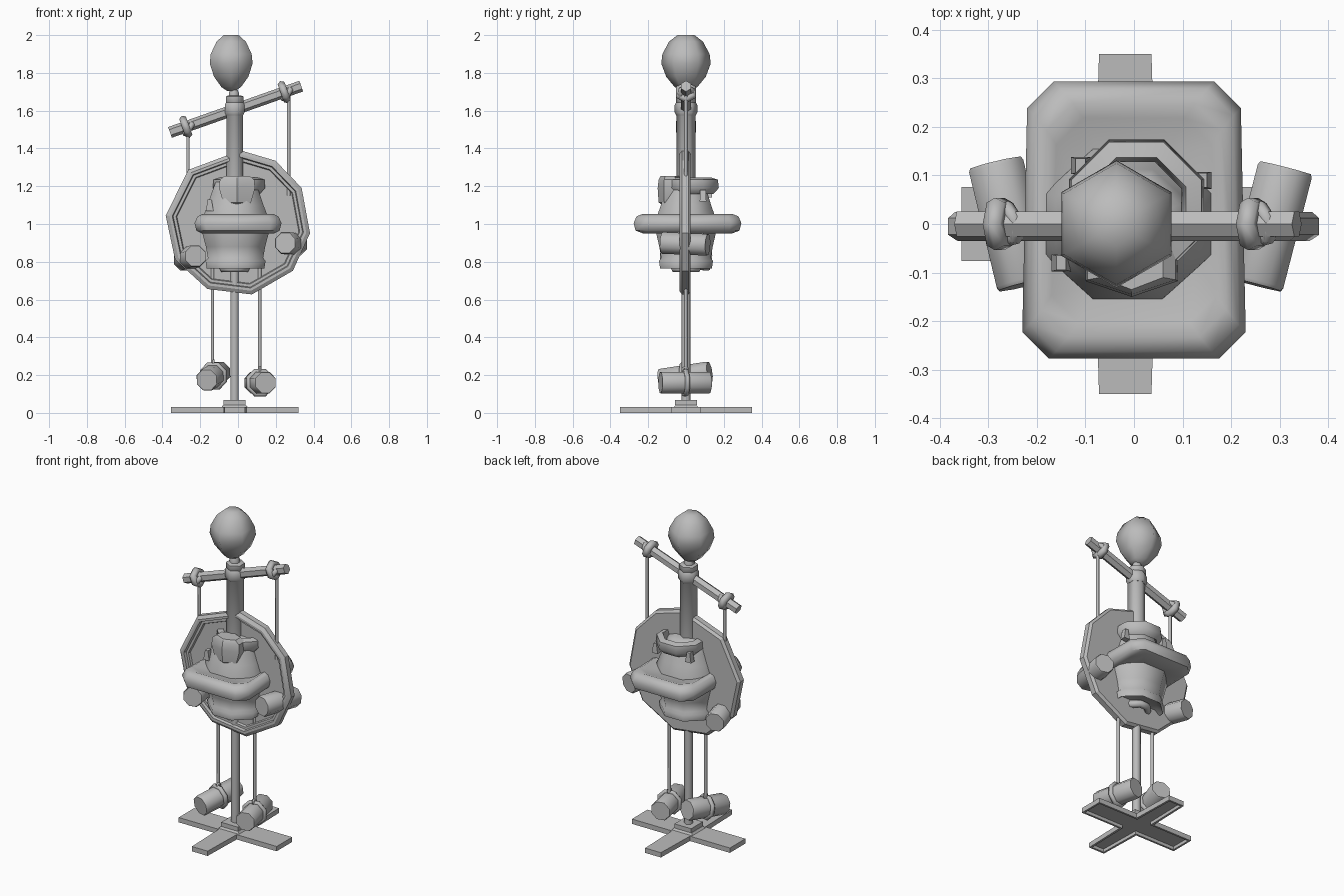
import bpy, bmesh, math
from mathutils import Vector

old = bpy.data.objects.get("Cube")
if old:
    bpy.data.objects.remove(old, do_unlink=True)

grey = bpy.data.materials.new("plain grey")
grey.use_nodes = True
grey.diffuse_color = (0.5, 0.5, 0.5, 1)
grey.node_tree.nodes["Principled BSDF"].inputs["Base Color"].default_value = (0.5, 0.5, 0.5, 1)
CX = -0.018  # pole axis


def finish(name, bm, angle):
    bmesh.ops.recalc_face_normals(bm, faces=bm.faces)
    mesh = bpy.data.meshes.new(name)
    bm.to_mesh(mesh)
    bm.free()
    mesh.materials.append(grey)
    ob = bpy.data.objects.new(name, mesh)
    bpy.context.collection.objects.link(ob)
    bpy.ops.object.select_all(action='DESELECT')
    ob.select_set(True)
    bpy.context.view_layer.objects.active = ob
    if angle:
        bpy.ops.object.shade_smooth_by_angle(angle=math.radians(angle))
    return ob


def loft(name, rings, angle=50, loop=False):
    """Skin a stack of equal-length rings, capped or joined end to end."""
    bm = bmesh.new()
    vs = [[bm.verts.new(p) for p in r] for r in rings]
    n = len(vs[0])
    for a, b in list(zip(vs, vs[1:])) + ([(vs[-1], vs[0])] if loop else []):
        for i in range(n):
            j = (i + 1) % n
            bm.faces.new((a[i], a[j], b[j], b[i]))
    if not loop:
        bm.faces.new(vs[0])
        bm.faces.new(vs[-1])
    return finish(name, bm, angle)


def circle(x, y, z, rx, ry, n, phase=0.5):
    return [(x + rx * math.cos((i + phase) * math.tau / n),
             y + ry * math.sin((i + phase) * math.tau / n), z) for i in range(n)]


def lathe(name, x, profile, n, squash=1.0, angle=65, phase=0.5, y=0):
    return loft(name, [circle(x, y, z, r, r * squash, n, phase) for r, z in profile], angle)


def rod(name, a, b, profile, n, angle=50):
    """Lathe along a-b; profile holds (radius, fraction of length)."""
    a, b = Vector(a), Vector(b)
    q = (b - a).to_track_quat('Z', 'Y')
    return loft(name, [[a + (b - a) * t + q @ Vector(p) for p in circle(0, 0, 0, r, r, n)]
                       for r, t in profile], angle)


def ring(name, centre, axis, major, minor, n=8, angle=65):
    q = Vector(axis).to_track_quat('Z', 'Y')
    rings = []
    for k in range(6):
        t = k * math.tau / 6
        rings.append([Vector(centre) + q @ Vector(p) for p in
                      circle(0, 0, minor * math.sin(t), major + minor * math.cos(t),
                             major + minor * math.cos(t), n)])
    return loft(name, rings, angle, True)


def block(name, cx, cy, z0, z1, w0, d0, w1, d1):
    def rect(w, d, z):
        return [(cx + sx * w / 2, cy + sy * d / 2, z)
                for sx, sy in ((-1, -1), (1, -1), (1, 1), (-1, 1))]
    return loft(name, [rect(w0, d0, z0), rect(w1, d1, z1)], 0)


# Cross-shaped foot, hollow underneath
def cross(inset, z):
    ax, ay, hx, hy = 0.337 - inset, 0.35 - inset, 0.054 - inset, 0.076 - inset
    right = [(ax, -hy), (ax, hy), (hx * 1.15, hy), (hx, ay)]
    pts = right + [(-x, y) for x, y in right[::-1]]
    pts = pts[:4] + [(-hx, ay), (-hx * 1.15, hy), (-ax, hy), (-ax, -hy),
                     (-hx * 1.15, -hy), (-hx, -ay), (hx, -ay), (hx * 1.15, -hy)]
    return [(CX + x, y, z) for x, y in pts]


loft("cross_foot", [cross(0.012, 0.02), cross(0.012, 0), cross(0, 0), cross(0, 0.03)], 0)
block("foot_plate", CX, 0, 0.03, 0.042, 0.14, 0.13, 0.12, 0.11)
block("foot_hub", CX, 0, 0.042, 0.068, 0.115, 0.115, 0.115, 0.115)

# Pole, finial and collars
lathe("lower_pole", CX, [(0.025, 0.06), (0.025, 0.82)], 6)
lathe("upper_pole", CX, [(0.05, 1.1), (0.05, 1.64), (0.054, 1.645), (0.054, 1.675),
                         (0.04, 1.68)], 6)
lathe("finial_neck", -0.022, [(0.03, 1.67), (0.03, 1.695), (0.022, 1.715)], 6)
lathe("finial", -0.036, [(0.025, 1.705), (0.06, 1.725), (0.105, 1.78), (0.131, 1.85),
                         (0.125, 1.9), (0.09, 1.965), (0.045, 2.0)], 6)
lathe("crossbar_collar", CX, [(0.052, 1.575), (0.06, 1.59), (0.06, 1.63), (0.052, 1.645)], 6)

# Tilted crossbar with knots and hanging cords
low, high = Vector((-0.36, 0, 1.485)), Vector((0.335, 0, 1.73))
rod("crossbar", low, high, [(0.03, 0), (0.03, 1)], 6)
for side, t in (("right", 0.12), ("left", 0.87)):
    p = low.lerp(high, t)
    ring(side + "_knot", p, high - low, 0.04, 0.022, 6)
    ring(side + "_knot_loop", p + Vector((0.015, 0, -0.004)), (0.75, 0.2, -0.5), 0.036, 0.016, 6)
for name, x, z0, z1 in (("right_upper_cord", -0.265, 1.2, 1.49), ("left_upper_cord", 0.268, 1.15, 1.68),
                        ("right_lower_cord", -0.135, 0.22, 0.78), ("left_lower_cord", 0.115, 0.18, 0.78)):
    lathe(name, x, [(0.01, z0), (0.01, z1)], 6)

# Ten-sided dial with a stepped front rim
ANGLES = [math.radians(a) for a in (88, 59, 29, -8, -41, -79, -115, -150, 174, 133)]


def decagon(r, y):
    return [(r * math.cos(a), y, 1.005 + r * math.sin(a)) for a in ANGLES]


loft("dial", [decagon(r, y) for r, y in (
    (0.37, 0.025), (0.385, 0.012), (0.385, -0.022), (0.365, -0.035), (0.35, -0.035),
    (0.345, -0.018), (0.33, -0.018), (0.325, -0.005))], 20)

# Bell body around the pole
lathe("bell_body", CX + 0.005, [(0.13, 0.79), (0.165, 0.765), (0.172, 0.805), (0.158, 0.82),
                                (0.17, 0.88), (0.195, 0.97), (0.185, 1.04), (0.16, 1.1),
                                (0.135, 1.17), (0.115, 1.22), (0.07, 1.235)], 8, 0.9)
ring("bell_base_ring", (CX, 0, 0.765), (0, 0, 1), 0.065, 0.022)


# Wide chamfered brim
def brim(dx, dy, z):
    w, d, c = 0.23 - dx, 0.285 - dy, 0.055
    return [(x, y + 0.008, z) for x, y in (
        (w - c, -d), (w, -d + c), (w - 0.01, d - c), (w - c - 0.01, d),
        (-w + c + 0.01, d), (-w + 0.01, d - c), (-w, -d + c), (-w + c, -d))]


loft("brim", [brim(0.1, 0.15, 0.97), brim(0.04, 0.05, 0.95), brim(0.01, 0.01, 0.965),
              brim(0, 0, 1.005), brim(0.015, 0.015, 1.04), brim(0.04, 0.045, 1.052),
              brim(0.06, 0.075, 1.04), brim(0.1, 0.15, 1.03)], 50, True)

# Crown collar at the top of the bell and the block facing forward
loft("crown_collar", [circle(0.005, 0.035, z, r, r, 8) for r, z in (
    (0.12, 1.16), (0.15, 1.19), (0.145, 1.235), (0.11, 1.245), (0.1, 1.21))], 50, True)
loft("front_block", [circle(-0.005, -0.085, z, rx, ry, 6) for rx, ry, z in (
    (0.065, 0.04, 1.1), (0.085, 0.06, 1.115), (0.11, 0.065, 1.19),
    (0.105, 0.06, 1.235), (0.075, 0.05, 1.255))], 30)
for i, (x, y, z) in enumerate(((-0.15, -0.08, 1.07), (0.14, 0.09, 1.12), (-0.11, 0.12, 1.14))):
    block("bell_tab_%d" % i, x, y, z, z + 0.06, 0.04, 0.035, 0.02, 0.03)

# Side drums and hanging weights
DRUM = [(0.058, 0), (0.062, 0.03), (0.062, 0.97), (0.058, 1)]
drums = (("right_side_drum", (-0.225, -0.125, 0.83), (-0.285, 0.125, 0.81)),
         ("left_side_drum", (0.25, -0.125, 0.9), (0.312, 0.115, 0.89)),
         ("right_weight", (-0.165, -0.135, 0.175), (-0.095, 0.125, 0.215)),
         ("left_weight", (0.145, -0.135, 0.16), (0.088, 0.125, 0.16)))
for name, a, b in drums:
    rod(name, a, b, DRUM, 8)
    if "weight" in name:
        axis = Vector(b) - Vector(a)
        mid = (Vector(a) + Vector(b)) / 2
        ring(name + "_band", mid, axis, 0.065, 0.014)
        ring(name + "_cord_loop", mid + Vector((0, 0, 0.068)), (1, 0, 0), 0.014, 0.007, 6)
